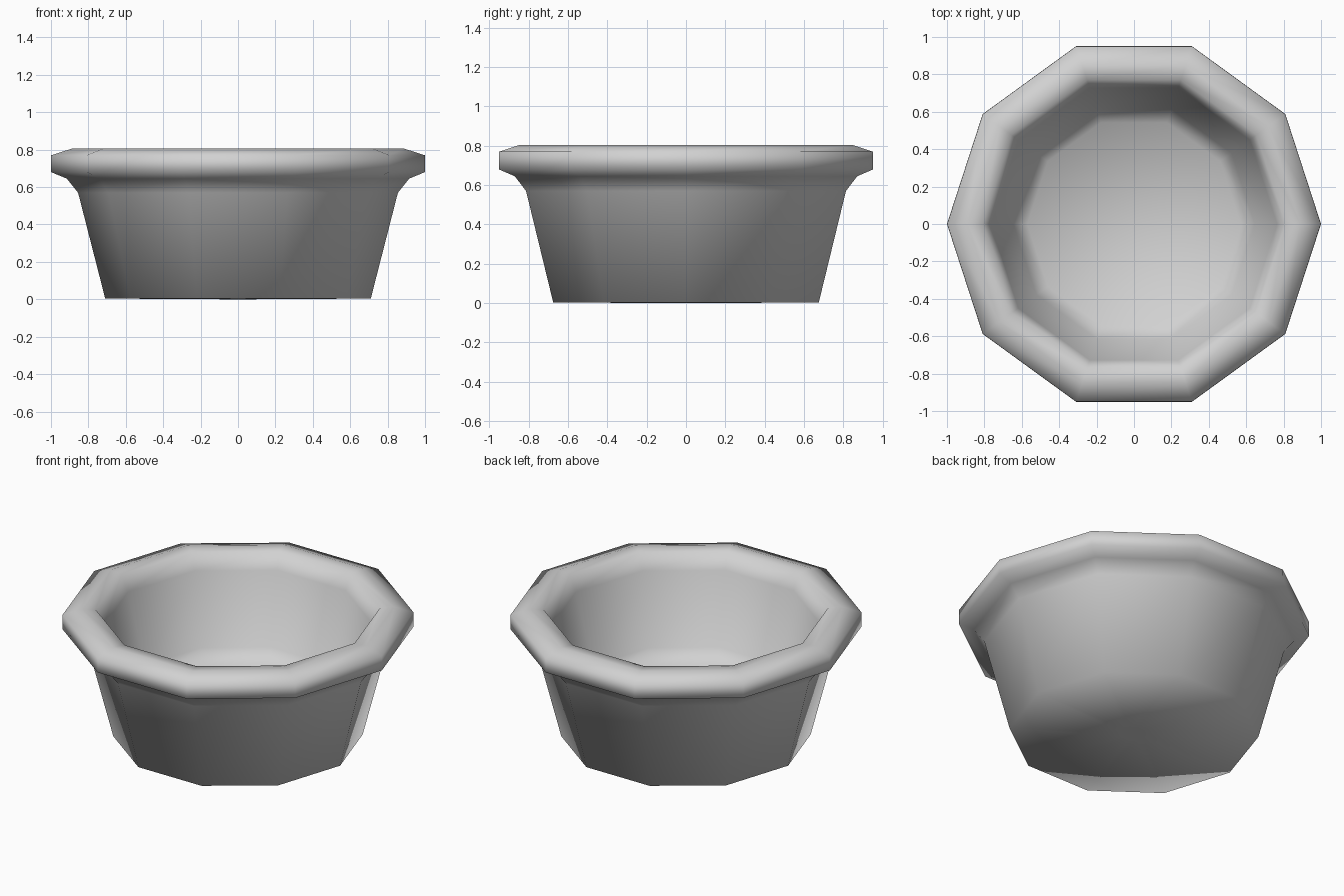
import bpy, bmesh
from math import cos, sin, tau

cube = bpy.data.objects.get("Cube")
if cube:
    bpy.data.objects.remove(cube, do_unlink=True)

SIDES = 10

# One plain grey material
grey = bpy.data.materials.new("light grey")
grey.use_nodes = True
colour = (0.64, 0.64, 0.64, 1)
grey.diffuse_color = colour
grey.node_tree.nodes["Principled BSDF"].inputs["Base Color"].default_value = colour

# Radius and height, from the middle of the base over the rim to the inner floor
profile = [
    (0.07, 0.0), (0.71, 0.004),                              # slightly domed base
    (0.855, 0.57), (0.915, 0.645),                           # outer wall and flare
    (1.0, 0.68), (0.999, 0.77), (0.89, 0.805), (0.81, 0.8),  # rolled rim
    (0.765, 0.7), (0.645, 0.27), (0.57, 0.2),                # inner wall and rounded corner
]


def ring(bm, radius, z):
    return [bm.verts.new((radius * cos(tau * i / SIDES), radius * sin(tau * i / SIDES), z))
            for i in range(SIDES)]


bm = bmesh.new()
rings = [ring(bm, r, z) for r, z in profile]
for low, high in zip(rings, rings[1:]):
    for i in range(SIDES):
        j = (i + 1) % SIDES
        bm.faces.new((low[i], low[j], high[j], high[i]))

# Underside and inner floor
bm.faces.new(rings[0][::-1])
bm.faces.new(rings[-1])
bmesh.ops.recalc_face_normals(bm, faces=bm.faces[:])
for face in bm.faces:
    face.smooth = True

mesh = bpy.data.meshes.new("bowl")
bm.to_mesh(mesh)
bm.free()
mesh.materials.append(grey)
bowl = bpy.data.objects.new("bowl", mesh)
bpy.context.collection.objects.link(bowl)
